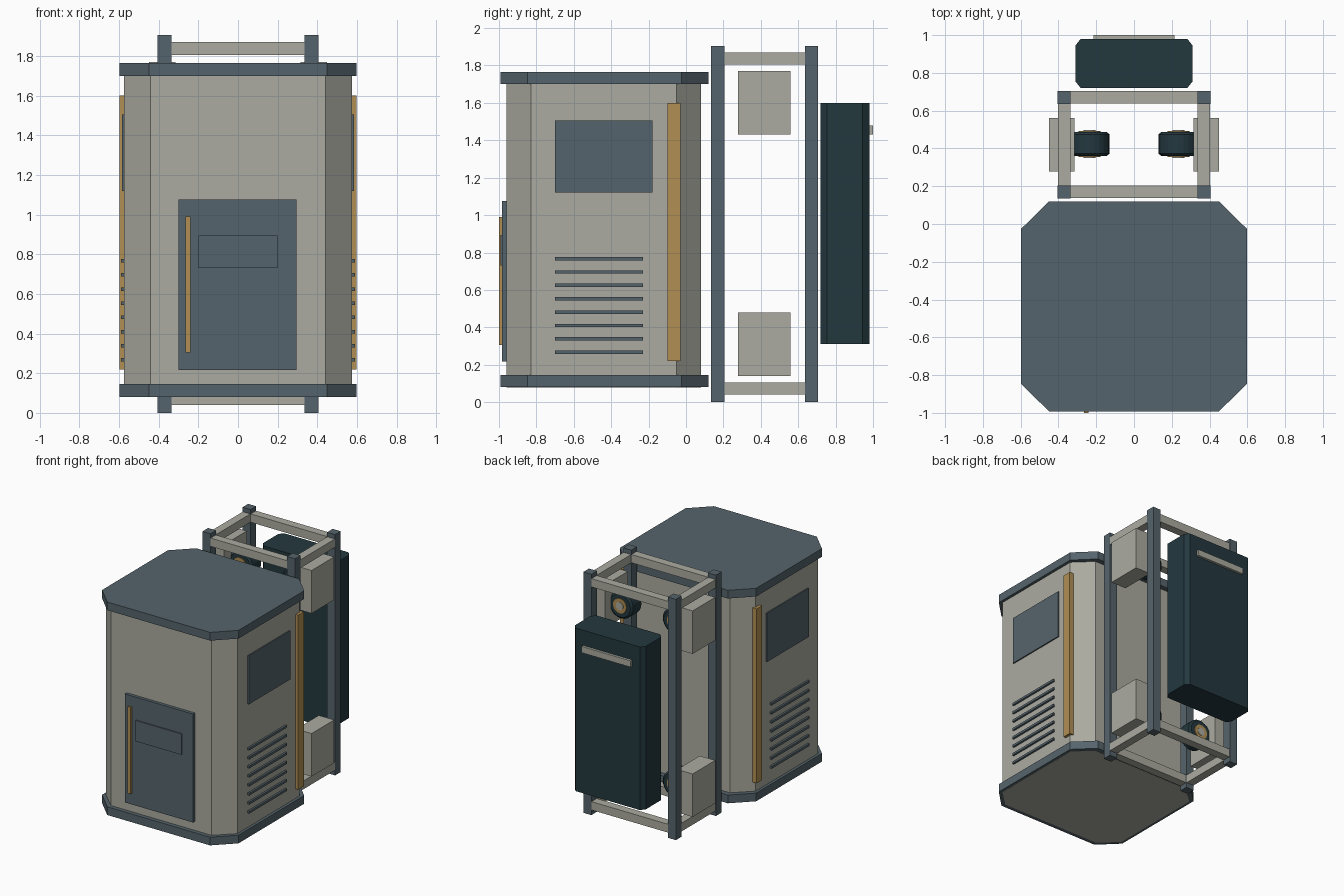
import bpy, bmesh, math

if "Cube" in bpy.data.objects:
    bpy.data.objects.remove(bpy.data.objects["Cube"])


def srgb(r, g, b):
    f = lambda c: c / 12.92 if c <= 0.04045 else ((c + 0.055) / 1.055) ** 2.4
    return tuple(f(v / 255) for v in (r, g, b)) + (1.0,)


def material(name, rgb):
    m = bpy.data.materials.new(name)
    m.diffuse_color = srgb(*rgb)
    m.use_nodes = True
    m.node_tree.nodes["Principled BSDF"].inputs["Base Color"].default_value = m.diffuse_color
    return m


BEIGE = material("warm grey", (171, 171, 161))
SLATE = material("slate blue", (85, 100, 108))
DARK = material("dark teal", (35, 56, 63))
BRASS = material("brass", (178, 143, 84))


def finish(name, bm, mat):
    bmesh.ops.recalc_face_normals(bm, faces=bm.faces)
    me = bpy.data.meshes.new(name)
    bm.to_mesh(me)
    bm.free()
    me.materials.append(mat)
    ob = bpy.data.objects.new(name, me)
    bpy.context.collection.objects.link(ob)
    return ob


def prism(name, x, y0, y1, z0, z1, cx, cy, mat):
    """Upright block with chamfered vertical corners, centred on x = 0."""
    pts = [(-x + cx, y0), (x - cx, y0), (x, y0 + cy), (x, y1 - cy),
           (x - cx, y1), (-x + cx, y1), (-x, y1 - cy), (-x, y0 + cy)]
    bm = bmesh.new()
    face = bm.faces.new([bm.verts.new((px, py, z0)) for px, py in pts])
    new = bmesh.ops.extrude_face_region(bm, geom=[face])["geom"]
    for v in new:
        if isinstance(v, bmesh.types.BMVert):
            v.co.z = z1
    return finish(name, bm, mat)


def box(name, x0, x1, y0, y1, z0, z1, mat):
    bm = bmesh.new()
    bmesh.ops.create_cube(bm, size=1)
    for v in bm.verts:
        v.co = (x1 if v.co.x > 0 else x0, y1 if v.co.y > 0 else y0,
                z1 if v.co.z > 0 else z0)
    return finish(name, bm, mat)


def side_box(name, s, x0, x1, *rest):
    a, b = sorted((s * x0, s * x1))
    return box(name, a, b, *rest)


def lathe(name, cx, cz, profile, mat, n=24):
    """Solid of revolution around the y direction from (radius, y) rings."""
    bm = bmesh.new()
    rings = []
    for r, y in profile:
        rings.append([bm.verts.new((cx + r * math.cos(2 * math.pi * i / n), y,
                                    cz + r * math.sin(2 * math.pi * i / n)))
                      for i in range(n)])
    for a, b in zip(rings, rings[1:]):
        for i in range(n):
            bm.faces.new((a[i], a[(i + 1) % n], b[(i + 1) % n], b[i]))
    bm.faces.new(rings[0])
    bm.faces.new(rings[-1])
    return finish(name, bm, mat)


# Cabinet body with base and lid plates
prism("cabinet_body", 0.575, -0.96, 0.08, 0.079, 1.72, 0.135, 0.13, BEIGE)
prism("cabinet_base", 0.597, -0.992, 0.12, 0.08, 0.145, 0.147, 0.145, SLATE)
prism("cabinet_lid", 0.597, -0.992, 0.12, 1.70, 1.765, 0.147, 0.145, SLATE)

# Front door with recessed-look plate and long handle
box("door", -0.30, 0.295, -0.985, -0.95, 0.217, 1.075, SLATE)
box("door_plate", -0.20, 0.20, -0.993, -0.98, 0.73, 0.895, SLATE)
box("door_handle", -0.265, -0.24, -1.0, -0.98, 0.305, 0.99, BRASS)

for s, side in ((-1, "left"), (1, "right")):
    # Cabinet side details
    side_box(f"{side}_window", s, 0.56, 0.585, -0.70, -0.18, 1.12, 1.505, SLATE)
    side_box(f"{side}_trim_strip", s, 0.56, 0.597, -0.10, -0.03, 0.22, 1.60, BRASS)
    for i in range(8):
        z = 0.267 + i * 0.0715
        side_box(f"{side}_vent_slat_{i + 1}", s, 0.56, 0.59, -0.70, -0.23,
                 z - 0.009, z + 0.009, SLATE)

    # Rear frame posts and side rails
    for y, end in ((0.17, "front"), (0.67, "back")):
        side_box(f"{side}_{end}_post", s, 0.335, 0.405, y - 0.035, y + 0.035,
                 0, 1.905, SLATE)
    for z, lvl in ((0.073, "lower"), (1.837, "upper")):
        side_box(f"{side}_{lvl}_rail", s, 0.337, 0.403, 0.20, 0.64,
                 z - 0.033, z + 0.033, BEIGE)

    # Wheel housings, wheels and hubs
    for z, lvl in ((0.31, "lower"), (1.60, "upper")):
        side_box(f"{side}_{lvl}_housing", s, 0.315, 0.45, 0.277, 0.56,
                 z - 0.17, z + 0.17, BEIGE)
        cx = s * 0.235
        lathe(f"{side}_{lvl}_wheel", cx, z,
              [(0.09, 0.36), (0.105, 0.372), (0.105, 0.475), (0.09, 0.487)], DARK)
        lathe(f"{side}_{lvl}_hub", cx, z, [(0.058, 0.354), (0.058, 0.493)], BRASS)
        lathe(f"{side}_{lvl}_hub_cap", cx, z, [(0.032, 0.35), (0.032, 0.497)], BEIGE)

# Frame cross rails
for y, end in ((0.17, "front"), (0.67, "back")):
    for z, lvl in ((0.073, "lower"), (1.837, "upper")):
        box(f"{end}_{lvl}_cross_rail", -0.34, 0.34, y - 0.033, y + 0.033,
            z - 0.033, z + 0.033, BEIGE)

# Rear power pack with its plate
prism("rear_pack", 0.31, 0.72, 0.98, 0.31, 1.60, 0.028, 0.035, DARK)
box("rear_pack_plate", -0.215, 0.215, 0.97, 1.0, 1.43, 1.48, BEIGE)
